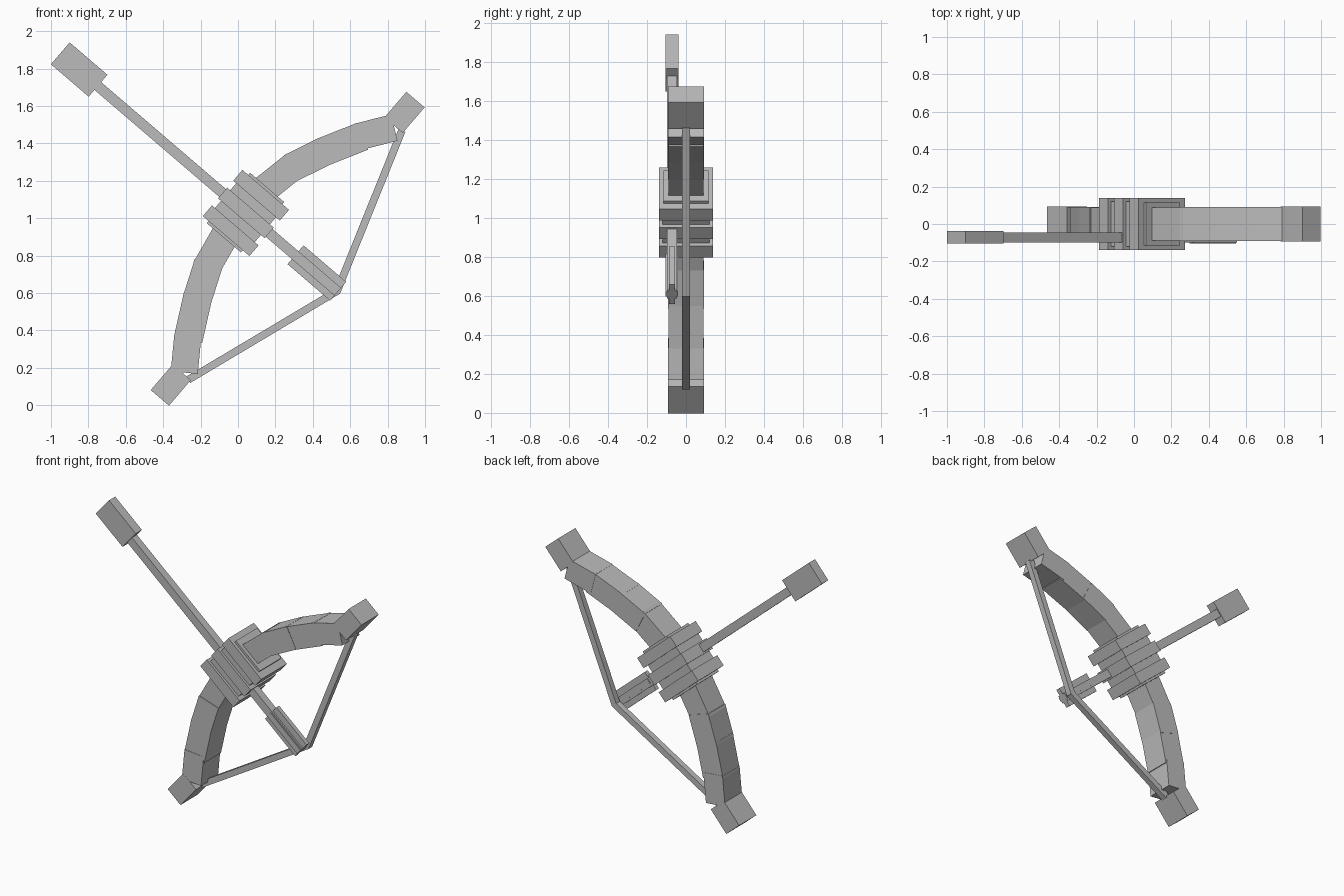
import bpy, math
from mathutils import Matrix, Vector

if "Cube" in bpy.data.objects:
    bpy.data.objects.remove(bpy.data.objects["Cube"])

mat = bpy.data.materials.new("plain_grey")
mat.diffuse_color = (0.5, 0.5, 0.5, 1)
mat.use_nodes = True
mat.node_tree.nodes["Principled BSDF"].inputs["Base Color"].default_value = mat.diffuse_color

# Bow frame: local x runs along the bow, local z along the arrow
FRAME = Matrix.Translation((0.04, 0, 1.03)) @ Matrix.Rotation(math.radians(-49.4), 4, 'Y')


def box(name, center, size, tilt=0.0):
    """Box in the bow frame; tilt raises local x towards local z."""
    bpy.ops.mesh.primitive_cube_add(size=1)
    o = bpy.context.object
    o.name = name
    o.data.transform(FRAME @ Matrix.Translation(center)
                     @ Matrix.Rotation(-tilt, 4, 'Y')
                     @ Matrix.Diagonal((*size, 1)))
    o.data.materials.append(mat)
    return o


def beam(name, a, b, depth, thick, extra=0.0, y=0.0):
    """Box laid between two (x, z) points."""
    a, b = Vector(a), Vector(b)
    d, m = b - a, (a + b) / 2
    return box(name, (m.x, y, m.y), (d.length + extra, depth, thick), math.atan2(d.y, d.x))


# Grip: core, limb collars and three wrap bands
box("grip_core", (0, 0, 0), (0.30, 0.24, 0.28))
box("grip_collar", (0, 0, 0), (0.355, 0.23, 0.24))
for i, u in enumerate((-0.125, 0, 0.125)):
    box(f"grip_band_{i}", (u, 0, -0.003), (0.075, 0.276, 0.328))

# Limbs: outer edge points, each segment a box hung below its edge
edge = [(0.14, 0.085), (0.375, 0.04), (0.55, -0.034), (0.745, -0.137), (0.896, -0.243)]
thick = [0.15, 0.155, 0.155, 0.145]
depth = [0.178, 0.184, 0.18, 0.184]
for s, side in ((1, "upper"), (-1, "lower")):
    for i in range(4):
        a, b = Vector(edge[i]), Vector(edge[i + 1])
        d = (b - a).normalized()
        off = Vector((d.y, -d.x)) * thick[i] / 2
        a, b = a + off, b + off
        beam(f"{side}_limb_{i}", (a.x * s, a.y), (b.x * s, b.y), depth[i], thick[i], 0.02)
    box(f"{side}_tip", (s * 0.96, 0, -0.297), (0.18, 0.186, 0.128))
    # String half
    beam(f"{side}_string", (s * 0.87, -0.352), (0, -0.645), 0.04, 0.04, 0.015)

# Arrow, offset to the front of the bow
Y = -0.072
box("arrow_shaft", (0, Y, 0.22), (0.055, 0.053, 1.74))
box("arrow_head", (0.002, Y, 1.173), (0.154, 0.067, 0.266))
box("arrow_fletching_wide", (0.003, Y, -0.5), (0.132, 0.03, 0.30))
box("arrow_fletching_deep", (0.003, Y, -0.5), (0.03, 0.064, 0.30))
